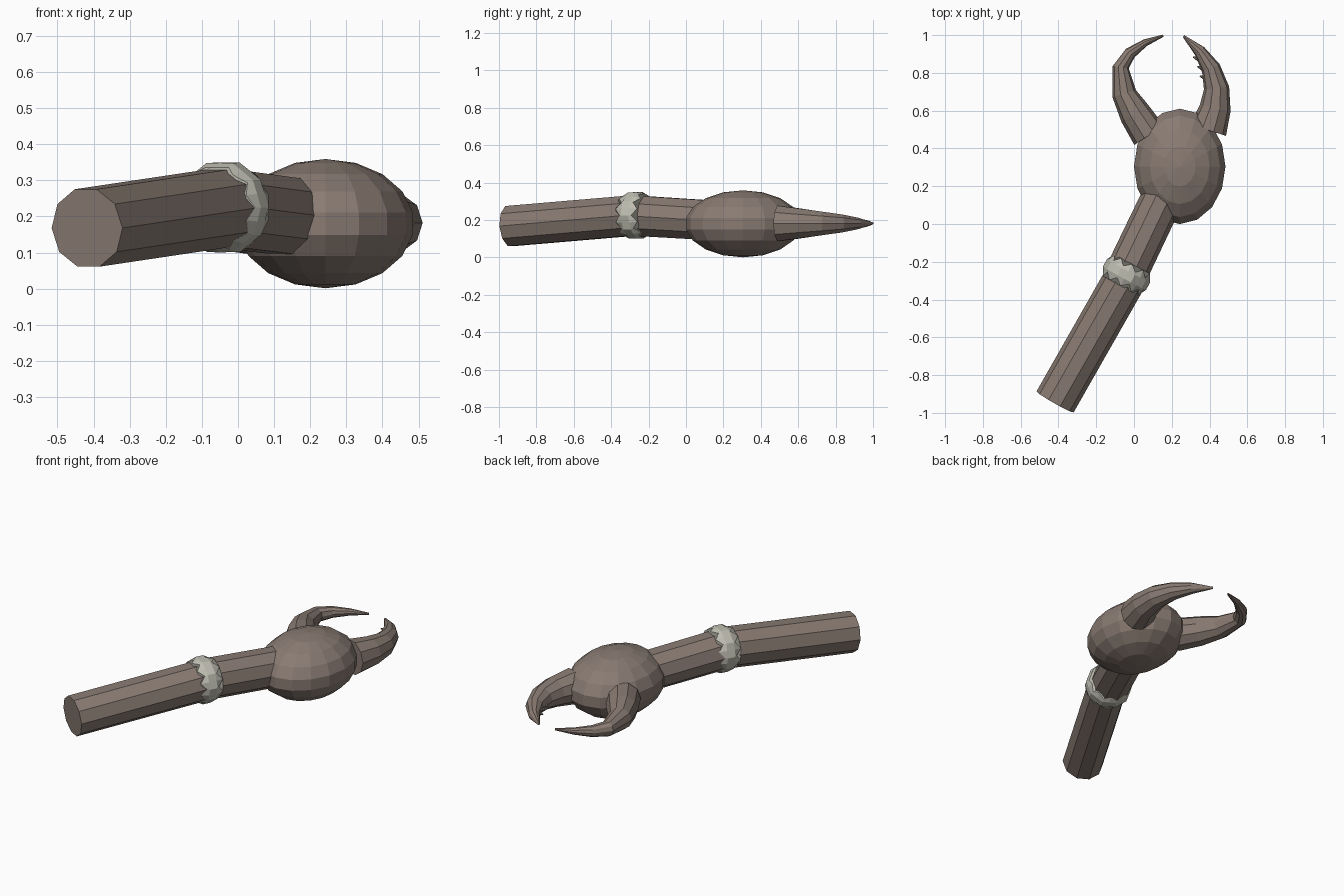
import bpy, bmesh, math
from mathutils import Vector, Matrix

if "Cube" in bpy.data.objects:
    bpy.data.objects.remove(bpy.data.objects["Cube"])


def material(name, rgb):
    m = bpy.data.materials.new(name)
    m.diffuse_color = (*rgb, 1)
    m.use_nodes = True
    m.node_tree.nodes["Principled BSDF"].inputs["Base Color"].default_value = m.diffuse_color
    return m


SHELL = material("brown shell", (0.25, 0.198, 0.17))
PALE = material("pale joint", (0.52, 0.51, 0.44))


def finish(name, bm, mat):
    bmesh.ops.recalc_face_normals(bm, faces=bm.faces)
    me = bpy.data.meshes.new(name)
    bm.to_mesh(me)
    bm.free()
    me.materials.append(mat)
    ob = bpy.data.objects.new(name, me)
    bpy.context.collection.objects.link(ob)
    return ob


def frame(t):
    t = t.normalized()
    u = t.cross(Vector((0, 0, 1))).normalized()
    return t, u, u.cross(t)


def skin(bm, rings):
    # bridge successive vertex rings and cap both ends
    n = len(rings[0])
    for a, b in zip(rings, rings[1:]):
        for i in range(n):
            j = (i + 1) % n
            bm.faces.new((a[i], a[j], b[j], b[i]))
    bm.faces.new(rings[0])
    bm.faces.new(rings[-1])


def tube(name, path, sides, mat=SHELL):
    # path entries: x, y, z, radius
    bm = bmesh.new()
    pts = [Vector(p[:3]) for p in path]
    rings = []
    for k, p in enumerate(pts):
        t, u, v = frame(pts[min(k + 1, len(pts) - 1)] - pts[max(k - 1, 0)])
        ring = []
        for i in range(sides):
            a = math.tau * i / sides
            ring.append(bm.verts.new(p + path[k][3] * (u * math.cos(a) + v * math.sin(a))))
        rings.append(ring)
    skin(bm, rings)
    return finish(name, bm, mat)


# two arm segments meeting at the joint
tube("lower_arm", [(-0.418, -0.942, 0.168, 0.113), (-0.03, -0.26, 0.226, 0.113)], 10)
tube("upper_arm", [(-0.05, -0.28, 0.224, 0.113), (0.17, 0.18, 0.196, 0.111)], 10)

# jagged pale collar around the joint
bm = bmesh.new()
c = Vector((-0.04, -0.268, 0.225))
t, u, v = frame(Vector((0.47, 0.87, 0.02)))
rings = []
for side, r in ((-1, 0.114), (-0.45, 0.126), (0.45, 0.126), (1, 0.114)):
    ring = []
    for i in range(20):
        a = math.tau * i / 20
        jag = (0.065 if i % 2 else 0.035) if abs(side) == 1 else 0.05
        rr = r * (1.03 if i % 2 == 0 else 0.985)
        ring.append(bm.verts.new(c + t * side * jag + rr * (u * math.cos(a) + v * math.sin(a))))
    rings.append(ring)
skin(bm, rings)
finish("joint_collar", bm, PALE)

# claw palm
bm = bmesh.new()
bmesh.ops.create_uvsphere(bm, u_segments=16, v_segments=9, radius=1,
                          matrix=Matrix.Translation((0.242, 0.305, 0.18))
                          @ Matrix.Diagonal((0.246, 0.31, 0.179, 1)))
finish("palm", bm, SHELL)

# curved fingers
Z = 0.182
tube("right_finger", [(x, y, Z, r) for x, y, r in (
    (0.392, 0.497, 0.1), (0.43, 0.615, 0.083), (0.437, 0.72, 0.067),
    (0.407, 0.825, 0.051), (0.348, 0.915, 0.032), (0.262, 0.995, 0.006))], 10)
tube("left_finger", [(x, y, Z, r) for x, y, r in (
    (0.08, 0.47, 0.094), (0.005, 0.585, 0.084), (-0.052, 0.69, 0.065),
    (-0.07, 0.83, 0.043), (-0.02, 0.905, 0.032), (0.06, 0.96, 0.019),
    (0.155, 0.997, 0.006))], 10)

# small teeth on the inner edge of the right finger
for i, (x, y) in enumerate(((0.36, 0.78), (0.347, 0.83), (0.325, 0.88))):
    tube(f"tooth_{i + 1}", [(x + 0.02, y - 0.008, Z, 0.014), (x - 0.012, y + 0.004, Z, 0.003)], 6)
